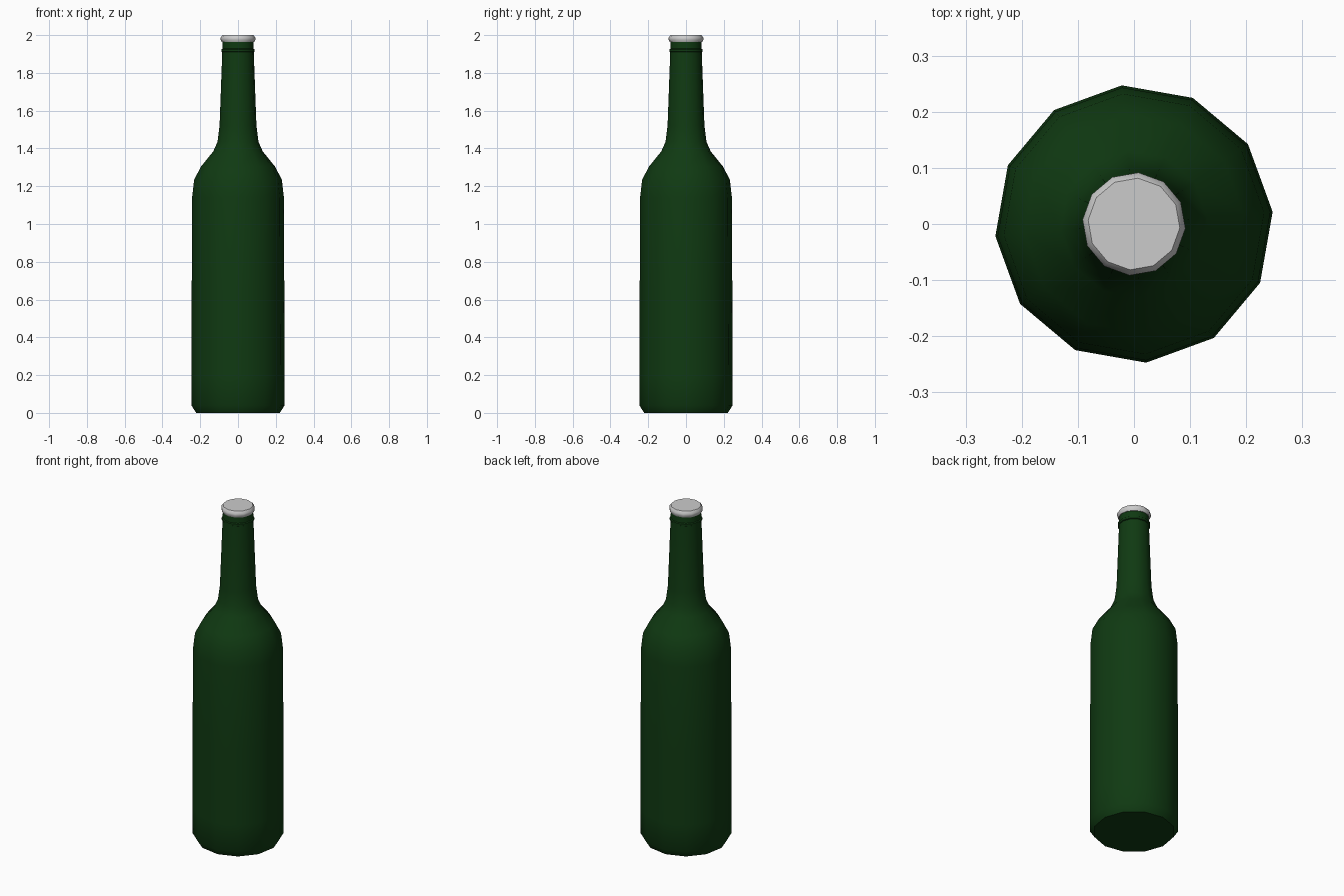
import bpy, bmesh, math

cube = bpy.data.objects.get("Cube")
if cube:
    bpy.data.objects.remove(cube, do_unlink=True)

SIDES = 12


def make_material(name, rgb, roughness):
    mat = bpy.data.materials.new(name)
    mat.use_nodes = True
    mat.diffuse_color = (*rgb, 1)
    bsdf = mat.node_tree.nodes["Principled BSDF"]
    bsdf.inputs["Base Color"].default_value = (*rgb, 1)
    bsdf.inputs["Roughness"].default_value = roughness
    return mat


def lathe(name, profile, turn, mat, smooth_angle):
    """Spin a (radius, height) profile about z and close both ends."""
    bm = bmesh.new()
    rings = []
    for radius, z in profile:
        angles = [math.radians(turn) + math.tau * i / SIDES for i in range(SIDES)]
        rings.append([bm.verts.new((radius * math.cos(a), radius * math.sin(a), z))
                      for a in angles])
    for low, high in zip(rings, rings[1:]):
        for i in range(SIDES):
            j = (i + 1) % SIDES
            bm.faces.new((low[i], low[j], high[j], high[i]))
    bm.faces.new(rings[0][::-1])
    bm.faces.new(rings[-1])
    mesh = bpy.data.meshes.new(name)
    bm.to_mesh(mesh)
    bm.free()
    mesh.materials.append(mat)
    obj = bpy.data.objects.new(name, mesh)
    bpy.context.collection.objects.link(obj)
    bpy.ops.object.select_all(action="DESELECT")
    obj.select_set(True)
    bpy.context.view_layer.objects.active = obj
    bpy.ops.object.shade_smooth_by_angle(angle=math.radians(smooth_angle))
    return obj


green = make_material("dark green glass", (0.005, 0.042, 0.006), 0.4)
silver = make_material("light grey metal", (0.6, 0.6, 0.6), 0.5)

# Glass body: chamfered foot, straight wall, shoulder, tapering neck
lathe("bottle_body", [
    (0.222, 0.0), (0.248, 0.04), (0.248, 0.2), (0.246, 0.65), (0.244, 1.14),
    (0.233, 1.235), (0.196, 1.305), (0.131, 1.385), (0.109, 1.435),
    (0.098, 1.52), (0.084, 1.9), (0.082, 1.972),
], 5, green, 35)

# Raised glass lip under the cap
lathe("neck_ring", [
    (0.08, 1.908), (0.089, 1.913), (0.089, 1.924), (0.08, 1.93),
], 5, green, 35)

# Crown cap: flared skirt with a bevelled top
lathe("bottle_cap", [
    (0.086, 1.963), (0.092, 1.975), (0.092, 1.987), (0.082, 2.0),
], 25, silver, 50)
